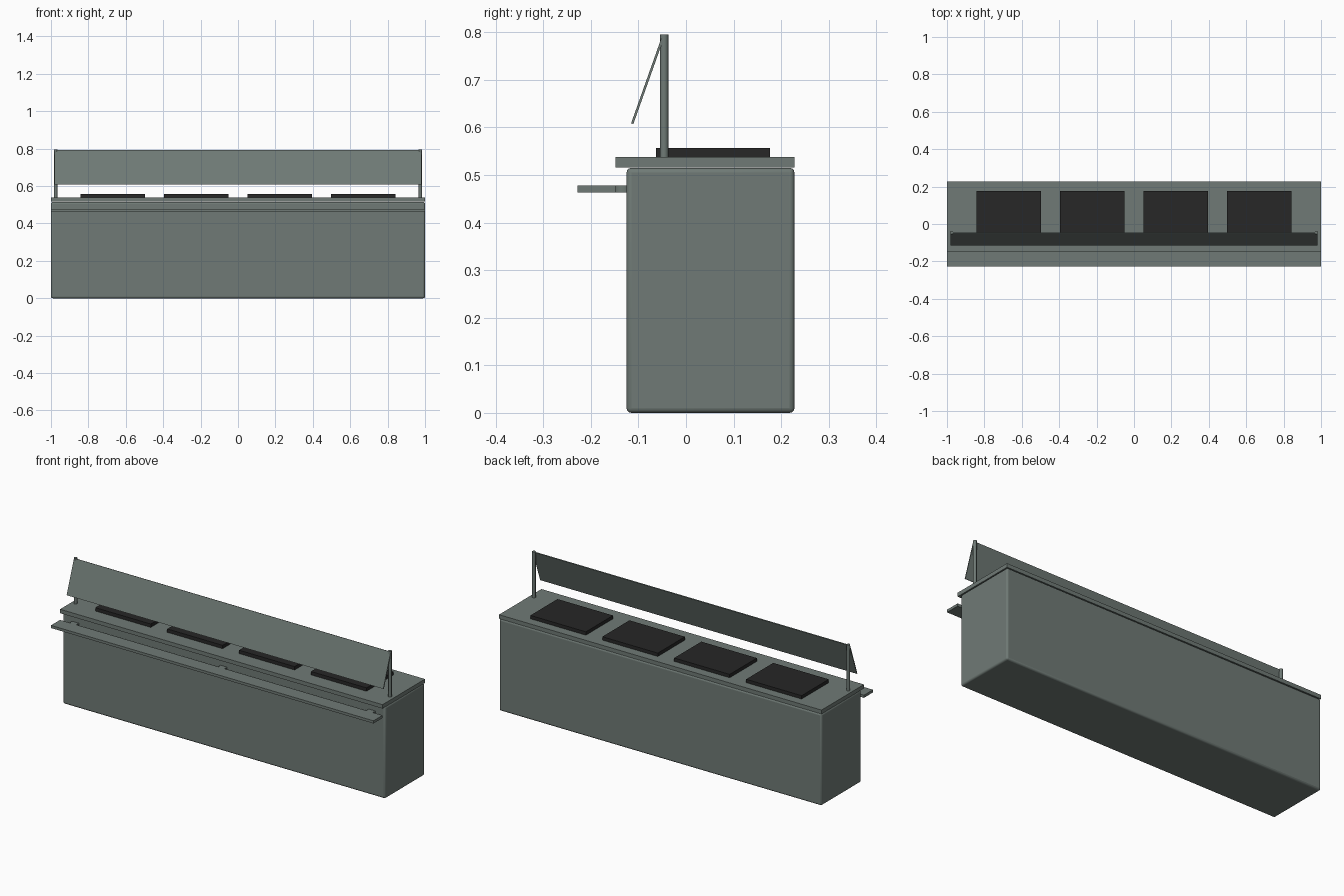
import bpy
import math
from mathutils import Vector

cube = bpy.data.objects.get("Cube")
if cube:
    bpy.data.objects.remove(cube, do_unlink=True)


def material(name, rgb):
    mat = bpy.data.materials.new(name)
    mat.use_nodes = True
    color = (*rgb, 1)
    mat.diffuse_color = color
    mat.node_tree.nodes["Principled BSDF"].inputs["Base Color"].default_value = color
    return mat


steel = material("grey green steel", (0.16, 0.195, 0.18))
black = material("black plate", (0.02, 0.02, 0.02))


def box(name, low, high, mat, bevel=0):
    low, high = Vector(low), Vector(high)
    bpy.ops.mesh.primitive_cube_add(size=1, location=(low + high) / 2)
    obj = bpy.context.object
    obj.name = name
    obj.scale = high - low
    bpy.ops.object.transform_apply(location=False, rotation=False, scale=True)
    obj.data.materials.append(mat)
    if bevel:
        mod = obj.modifiers.new("rounded edges", "BEVEL")
        mod.width = bevel
        mod.segments = 3
        bpy.ops.object.shade_smooth_by_angle(angle=math.radians(40))
    return obj


def cylinder(name, x, y, bottom, top, radius):
    bpy.ops.mesh.primitive_cylinder_add(vertices=24, radius=radius, depth=top - bottom,
                                        location=(x, y, (bottom + top) / 2))
    obj = bpy.context.object
    obj.name = name
    obj.data.materials.append(steel)
    bpy.ops.object.shade_smooth_by_angle(angle=math.radians(40))
    return obj


# Cabinet and worktop
box("cabinet", (-1, -0.125, 0), (1, 0.228, 0.515), steel, bevel=0.01)
box("worktop", (-1, -0.148, 0.516), (1, 0.228, 0.538), steel)

# Tray shelf with its rounded supports
box("tray_shelf", (-1, -0.228, 0.463), (1, -0.148, 0.478), steel)
for x in (-0.92, 0, 0.92):
    cylinder("shelf_support", x, -0.132, 0.4635, 0.4775, 0.022)

# Row of heating plates
for i in range(4):
    x = (i - 1.5) * 0.446
    box("heating_plate", (x - 0.172, -0.063, 0.538), (x + 0.172, 0.177, 0.557), black)

# Posts and slanted guard panel
for x in (-0.975, 0.975):
    cylinder("guard_post", x, -0.046, 0.538, 0.795, 0.009)

upper, lower = Vector((0, -0.048, 0.791)), Vector((0, -0.113, 0.608))
slope = upper - lower
panel = box("guard_panel", (-0.982, -0.0025, -slope.length / 2),
            (0.982, 0.0025, slope.length / 2), steel)
panel.location = (upper + lower) / 2
panel.rotation_euler.x = -math.atan2(slope.y, slope.z)
